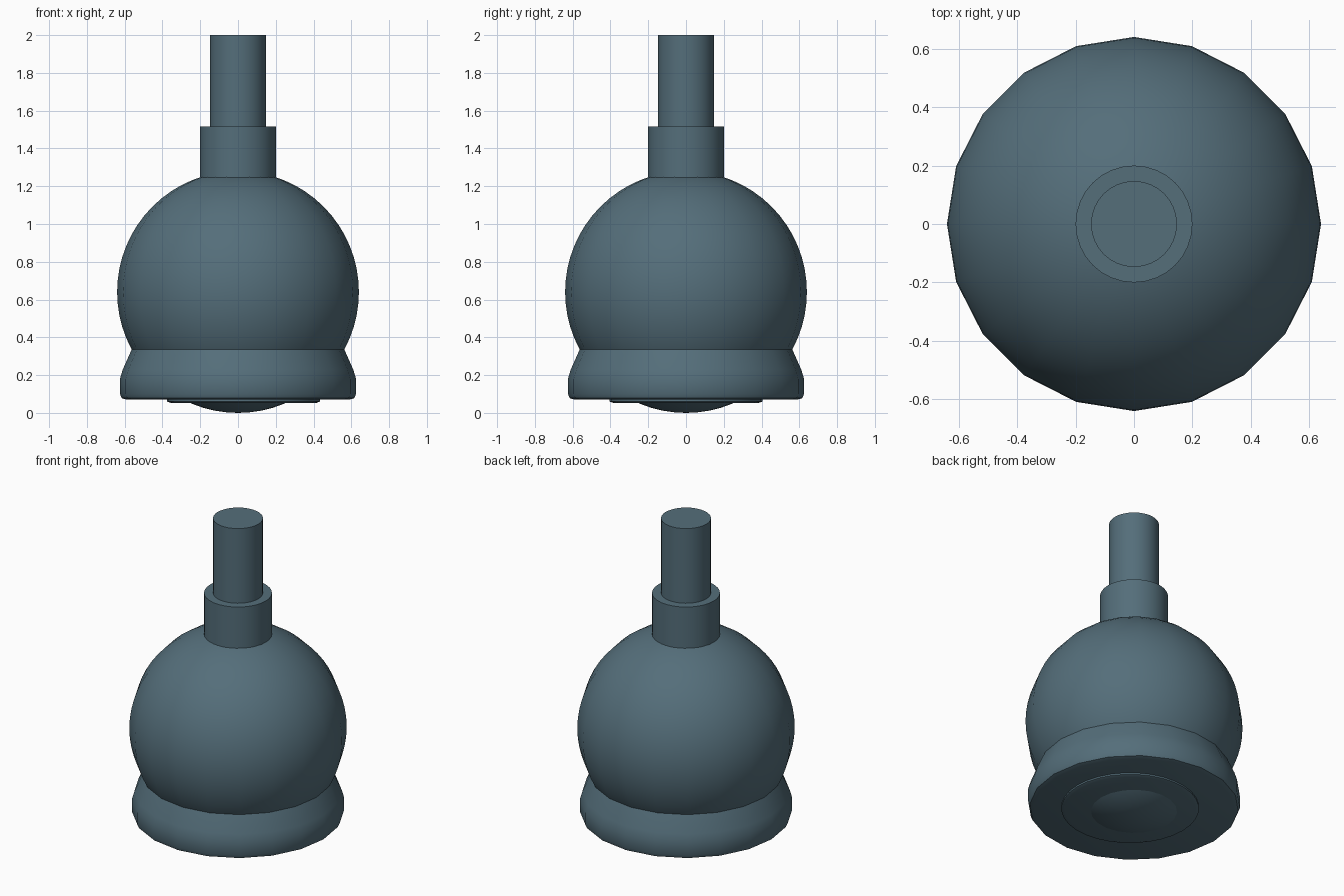
import bpy
import bmesh
from math import cos, sin, tau, radians

cube = bpy.data.objects.get("Cube")
if cube:
    bpy.data.objects.remove(cube, do_unlink=True)

COLOR = (0.089, 0.156, 0.195, 1.0)
material = bpy.data.materials.new("slate_blue_grey")
material.use_nodes = True
material.diffuse_color = COLOR
material.node_tree.nodes["Principled BSDF"].inputs["Base Color"].default_value = COLOR


def finish(name, bm, angle):
    """Turn a bmesh into a smooth-shaded object that keeps its sharp edges."""
    bmesh.ops.recalc_face_normals(bm, faces=bm.faces)
    mesh = bpy.data.meshes.new(name)
    bm.to_mesh(mesh)
    bm.free()
    mesh.materials.append(material)
    obj = bpy.data.objects.new(name, mesh)
    bpy.context.collection.objects.link(obj)
    bpy.ops.object.select_all(action="DESELECT")
    obj.select_set(True)
    bpy.context.view_layer.objects.active = obj
    bpy.ops.object.shade_smooth_by_angle(angle=radians(angle))
    return obj


def lathe(name, profile, sides, x=0.0, angle=40):
    """Revolve (radius, height) points around a vertical axis and cap both ends."""
    bm = bmesh.new()
    rings = [[bm.verts.new((x + r * cos(tau * i / sides), r * sin(tau * i / sides), z))
              for i in range(sides)] for r, z in profile]
    for low, high in zip(rings, rings[1:]):
        for i in range(sides):
            j = (i + 1) % sides
            bm.faces.new((low[i], low[j], high[j], high[i]))
    bm.faces.new(rings[0])
    bm.faces.new(rings[-1])
    return finish(name, bm, angle)


# Round body, its lowest point just below the base
bm = bmesh.new()
bmesh.ops.create_uvsphere(bm, u_segments=20, v_segments=32, radius=0.64)
bmesh.ops.translate(bm, verts=bm.verts, vec=(0, 0, 0.64))
finish("round_body", bm, 40)

# Flared base ring with rounded lower lip
lathe("base_ring", [(0.59, 0.07), (0.615, 0.078), (0.625, 0.1), (0.625, 0.18),
                    (0.61, 0.23), (0.56, 0.342)], 20)

# Thin plate under the base, slightly off centre
lathe("bottom_plate", [(0.385, 0.053), (0.405, 0.06), (0.405, 0.1)], 32, x=0.03)

# Neck collar and stem
lathe("neck_collar", [(0.2, 1.15), (0.2, 1.515)], 32)
lathe("stem", [(0.147, 1.4), (0.147, 2.0)], 32)
